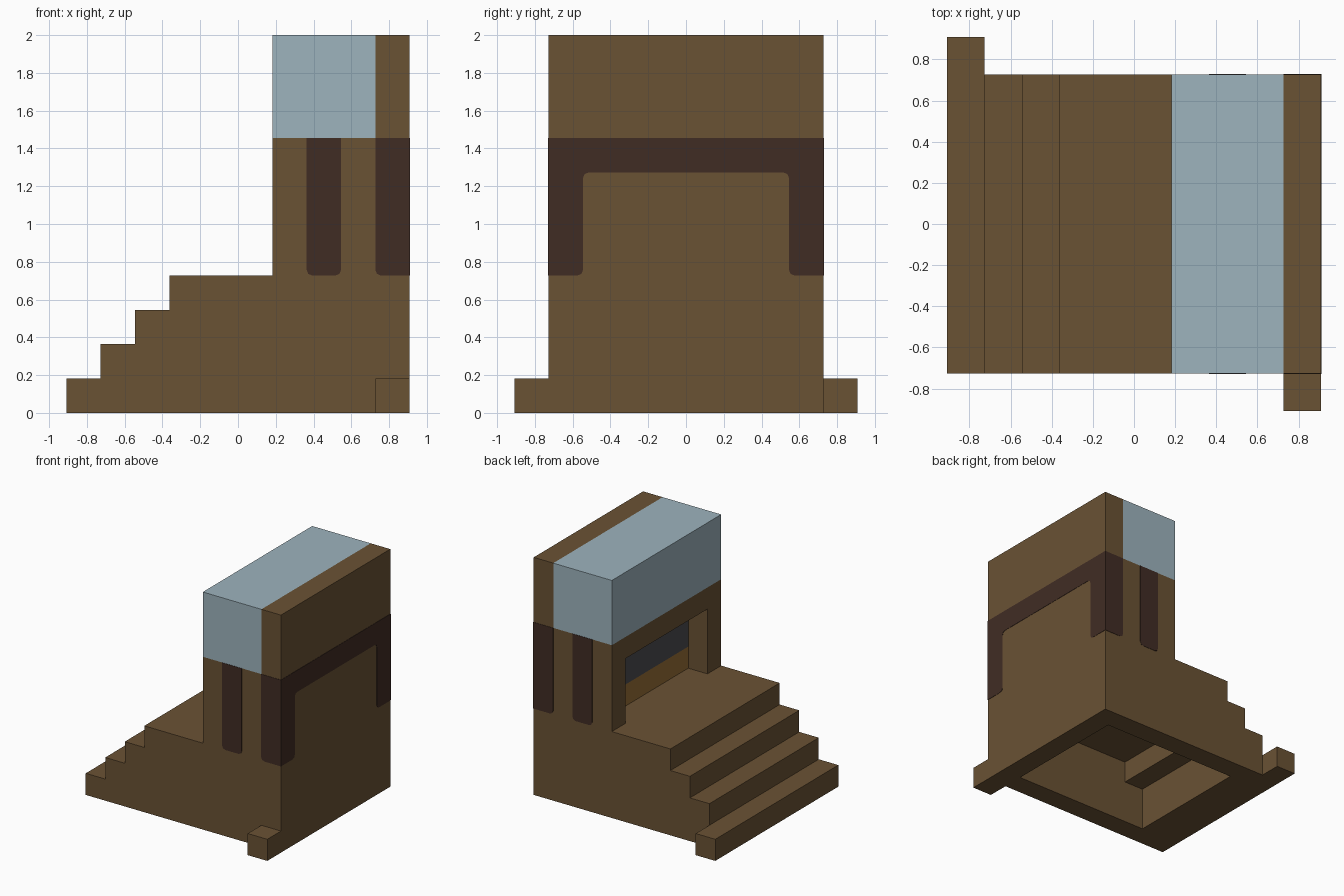
import bpy
import bmesh
from mathutils import Vector

U = 2 / 11        # one building block
T = 0.015         # plate height above the surface, in blocks
R = 0.16          # corner rounding of painted shapes, in blocks

if "Cube" in bpy.data.objects:
    bpy.data.objects.remove(bpy.data.objects["Cube"], do_unlink=True)


def material(name, rgb):
    lin = [((c / 255 + 0.055) / 1.055) ** 2.4 for c in rgb] + [1]
    mat = bpy.data.materials.new(name)
    mat.use_nodes = True
    mat.diffuse_color = lin
    bsdf = mat.node_tree.nodes["Principled BSDF"]
    bsdf.inputs["Base Color"].default_value = lin
    bsdf.inputs["Roughness"].default_value = 0.9
    return mat


brown = material("brown", (106, 82, 52))
dark_brown = material("dark brown", (64, 44, 36))
pale_blue = material("pale blue", (157, 179, 189))
charcoal = material("charcoal", (76, 76, 80))
golden_brown = material("golden brown", (150, 109, 54))


def prism(name, outline, axis, start, end, mat):
    """Extrude an outline of (x, z) along y, or of (y, z) along x."""
    bm = bmesh.new()

    def place(p, d):
        return Vector((p[0], d, p[1]) if axis == "y" else (d, p[0], p[1])) * U

    face = bm.faces.new([bm.verts.new(place(p, start)) for p in outline])
    extruded = bmesh.ops.extrude_face_region(bm, geom=[face])["geom"]
    moved = [g for g in extruded if isinstance(g, bmesh.types.BMVert)]
    shift = place((0, 0), end - start)
    bmesh.ops.translate(bm, verts=moved, vec=shift)
    bmesh.ops.recalc_face_normals(bm, faces=bm.faces[:])
    mesh = bpy.data.meshes.new(name)
    bm.to_mesh(mesh)
    bm.free()
    mesh.materials.append(mat)
    obj = bpy.data.objects.new(name, mesh)
    bpy.context.collection.objects.link(obj)
    return obj


def rect(a0, a1, z0, z1):
    return [(a0, z0), (a1, z0), (a1, z1), (a0, z1)]


def rounded(outline, corners):
    """Replace the listed corners by small three-point arcs."""
    result = []
    for i, p in enumerate(outline):
        p = Vector(p)
        if i not in corners:
            result.append(p)
            continue
        before = (Vector(outline[i - 1]) - p).normalized() * R
        after = (Vector(outline[(i + 1) % len(outline)]) - p).normalized() * R
        result += [p + before, p + (before + after) * 0.29, p + after]
    return result


def cut(obj, cutter):
    cutter.hide_render = True
    mod = obj.modifiers.new("cut", "BOOLEAN")
    mod.operation = "DIFFERENCE"
    mod.solver = "EXACT"
    mod.object = cutter
    bpy.context.view_layer.objects.active = obj
    bpy.ops.object.modifier_apply(modifier=mod.name)
    bpy.data.objects.remove(cutter, do_unlink=True)


# Main body: stairs, platform, tower and the back slab in one side profile
side = [(-5, 0), (5, 0), (5, 11), (4, 11), (4, 8), (1, 8), (1, 4)]
for step in range(4, 0, -1):
    side += [(step - 6, step), (step - 6, step - 1)]
side.pop()
body = prism("stair_and_tower", side, "y", -4, 4, brown)

# Hollow underside, stepped like the stairs
hollow = [(-3, -1), (4, -1), (4, 3), (-2, 3), (-2, 2), (-3, 2)]
cut(body, prism("underside_cutter", hollow, "y", -3, 3, brown))

# Recess in the tower above the platform
cut(body, prism("recess_cutter", rect(-3, 3, 4, 7), "x", 0.5, 2, brown))

# Top block
prism("top_block", rect(1, 4, 8, 11), "y", -4, 4, pale_blue)

# Small foot blocks beside the base
prism("front_foot", rect(4, 5, 0, 1), "y", -5, -4, brown)
prism("back_foot", rect(-5, -4, 0, 1), "y", 4, 5, brown)

# Panels on the back wall of the recess
prism("recess_upper_panel", rect(-3, 3, 5, 7), "x", 2 - T, 2 + T, charcoal)
prism("recess_lower_panel", rect(-3, 3, 4, 5), "x", 2 - T, 2 + T, golden_brown)

# Painted stripes on the front and back of the tower
for label, s in (("front", -1), ("back", 1)):
    lo, hi = s * (4 - T), s * (4 + T)
    prism(label + "_middle_stripe", rounded(rect(2, 3, 4, 8), {0, 1}),
          "y", lo, hi, dark_brown)
    prism(label + "_corner_stripe", rounded(rect(4, 5 + T, 4, 8), {0}),
          "y", lo, hi, dark_brown)

# Painted arch on the left side of the tower
arch = [(-4, 4), (-3, 4), (-3, 7), (3, 7), (3, 4), (4, 4), (4, 8), (-4, 8)]
prism("side_arch", rounded(arch, {1, 2, 3, 4}), "x", 5 - T, 5 + T, dark_brown)
